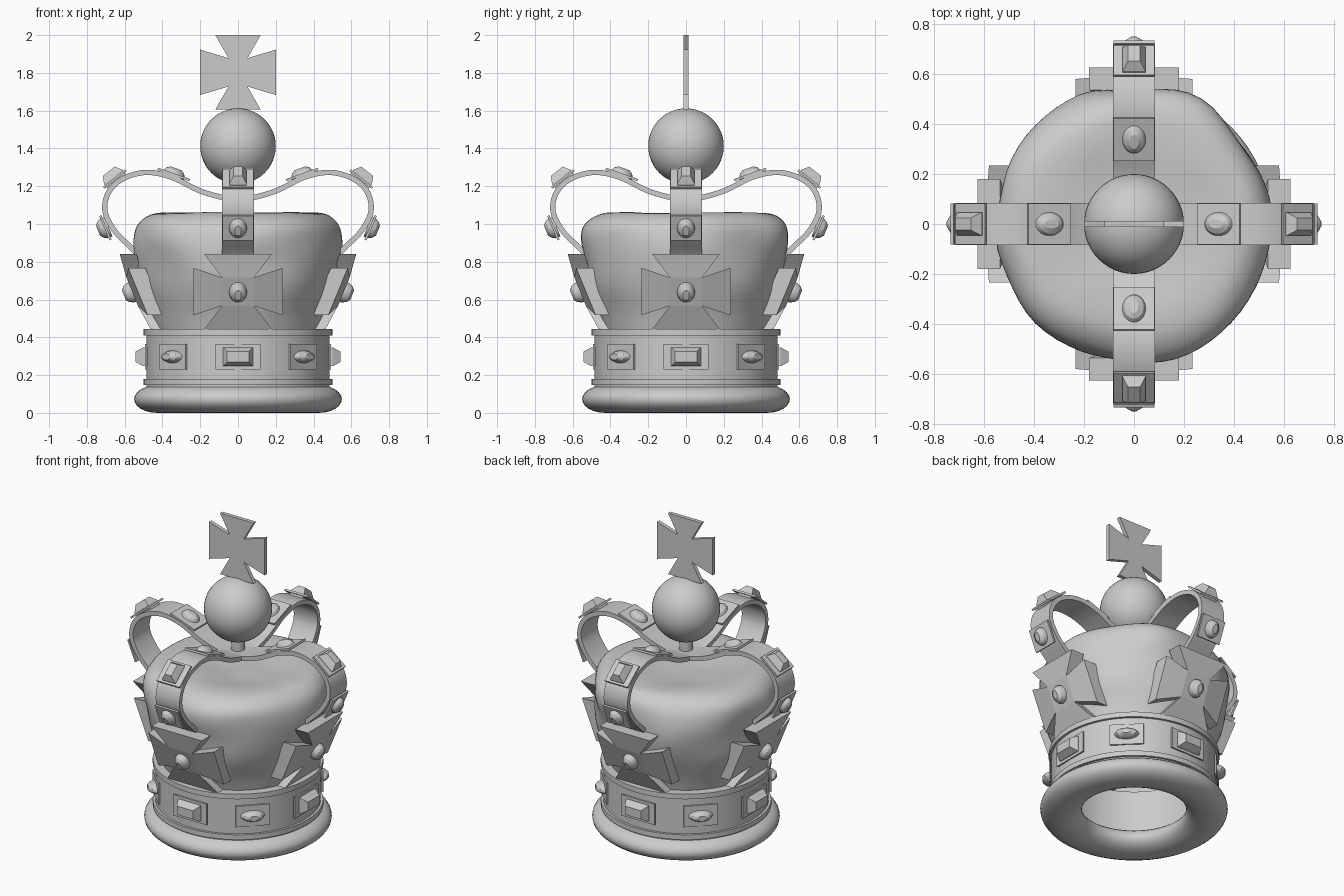
import bpy, bmesh, math
from mathutils import Vector, Matrix, noise

if "Cube" in bpy.data.objects:
    bpy.data.objects.remove(bpy.data.objects["Cube"])


def finish(name, bm, smooth=None, matrix=None):
    bmesh.ops.remove_doubles(bm, verts=bm.verts, dist=1e-5)
    bmesh.ops.recalc_face_normals(bm, faces=bm.faces)
    me = bpy.data.meshes.new(name)
    if matrix:
        bm.transform(matrix)
    bm.to_mesh(me)
    bm.free()
    if smooth:
        me.shade_smooth()
        me.set_sharp_from_angle(angle=math.radians(smooth))
    ob = bpy.data.objects.new(name, me)
    bpy.context.collection.objects.link(ob)
    return ob


def spline(pts, n=6):
    """Smooth (Catmull-Rom) curve through 2D points."""
    p = [Vector(q) for q in pts]
    p = [2 * p[0] - p[1]] + p + [2 * p[-1] - p[-2]]
    out = []
    for i in range(1, len(p) - 2):
        a, b, c, d = p[i - 1:i + 3]
        for k in range(n):
            t = k / n
            out.append(0.5 * (2 * b + (c - a) * t + (2 * a - 5 * b + 4 * c - d) * t * t
                              + (3 * b - a - 3 * c + d) * t ** 3))
    return out + [p[-2]]


def lathe(name, prof, closed=True, seg=64, smooth=35, warp=None):
    bm = bmesh.new()
    rings = []
    for r, z in prof:
        ring = []
        for k in range(seg):
            a = 2 * math.pi * k / seg
            co = Vector((r * math.cos(a), r * math.sin(a), z))
            ring.append(bm.verts.new(warp(co) if warp else co))
        rings.append(ring)
    for i in range(len(rings) if closed else len(rings) - 1):
        a, b = rings[i], rings[(i + 1) % len(rings)]
        for k in range(seg):
            j = (k + 1) % seg
            bm.faces.new((a[k], a[j], b[j], b[k]))
    return finish(name, bm, smooth)


def frame(angle, r, z, nr, nz):
    """Local frame: x = across, y = upwards along surface, z = outwards."""
    n = Vector((nr, 0, nz)).normalized()
    u = Vector((0, 1, 0))
    v = n.cross(u)
    m = Matrix((u, v, n)).transposed().to_4x4()
    m.translation = (r, 0, z)
    return Matrix.Rotation(angle, 4, 'Z') @ m


def gem(name, m, a, b, h, oval):
    n = 28 if oval else 4
    levels = [(1, 1, -0.4), (1, 1, 0.1), (.8, .82, .65), (.36, .5, 1)] if oval else \
             [(1, 1, -0.4), (1, 1, 0.25), (1 - .022 / a, 1 - .022 / b, 1)]
    bm = bmesh.new()
    rings = []
    for sx, sy, sz in levels:
        ring = []
        for k in range(n):
            t = 2 * math.pi * (k + (0 if oval else .5)) / n
            f = 1 if oval else math.sqrt(2)
            ring.append(bm.verts.new((a * sx * f * math.cos(t), b * sy * f * math.sin(t), h * sz)))
        rings.append(ring)
    for lo, hi in zip(rings, rings[1:]):
        for k in range(n):
            j = (k + 1) % n
            bm.faces.new((lo[k], lo[j], hi[j], hi[k]))
    bm.faces.new(rings[-1])
    bm.faces.new(rings[0][::-1])
    finish(name, bm, 25 if oval else None, m)


def plate(name, m, w, h, t):
    bm = bmesh.new()
    bmesh.ops.create_cube(bm, size=1, matrix=Matrix.Diagonal((w, h, t, 1)))
    finish(name, bm, None, m)


def cross(name, end_w, side, tip, notch, place, thick):
    """Flared cross of a centre and four arms; place(x, z) -> front depth."""
    nx, nz = notch
    c = [(-nx, -nz), (nx, -nz), (nx, nz), (-nx, nz)]
    quads = [c,
             [c[3], c[2], (end_w, tip), (-end_w, tip)],
             [c[1], c[0], (-end_w, -tip), (end_w, -tip)],
             [c[2], c[1], (side[0], -side[1]), side],
             [c[0], c[3], (-side[0], side[1]), (-side[0], -side[1])]]
    bm = bmesh.new()
    for q in quads:
        bm.faces.new([bm.verts.new((place(x, z), x, z)) for x, z in q])
    bmesh.ops.remove_doubles(bm, verts=bm.verts, dist=1e-5)
    ext = bmesh.ops.extrude_face_region(bm, geom=bm.faces[:], use_keep_orig=True)
    for v in ext['geom']:
        if isinstance(v, bmesh.types.BMVert):
            v.co.x -= thick
    return bm


# base roll and head band with two trims
lathe("base_roll", [(.428 + .122 * math.cos(t), .073 + .073 * math.sin(t))
                    for t in [2 * math.pi * i / 24 for i in range(24)]])
lathe("head_band", [(.485, .13), (.485, .44), (.44, .44), (.44, .13)])
lathe("lower_trim", [(.5, .148), (.5, .18), (.46, .18), (.46, .148)])
lathe("upper_trim", [(.5, .41), (.5, .443), (.44, .443), (.44, .41)])


# soft cap with gentle folds
def crumple(co):
    k = min(1, max(0, (co.z - .45) / .4))
    d = Vector((co.x, co.y, 0))
    w = noise.noise(co * 3.2 + Vector((1.7, .4, 2))) * .035 * k
    lift = noise.noise(co * 4 + Vector((5, 3, 1))) * .025 * k if d.length < .5 else 0
    return co + (d.normalized() if d.length > .02 else d) * w * min(1, d.length * 2) \
        + Vector((0, 0, lift * (1 - d.length * 2)))


cap = [(.44, .42), (.47, .52), (.52, .66), (.54, .8), (.55, .92), (.53, 1.0), (.465, 1.05),
       (.37, 1.06), (.25, 1.05), (.12, 1.035), (0, 1.03)]
lathe("cap", spline(cap, 4), closed=False, smooth=60, warp=crumple)

# crossing arches
half = [(.50, .77), (.56, .85), (.66, .95), (.717, 1.06), (.70, 1.17), (.62, 1.25),
        (.49, 1.287), (.35, 1.262), (.2, 1.19), (.08, 1.155), (0, 1.15)]
path = spline(half)
full = path + [Vector((-p.x, p.y)) for p in reversed(path[:-1])]
for name, ang in (("side_arch", 0), ("front_arch", math.pi / 2)):
    bm = bmesh.new()
    rows = []
    for i, p in enumerate(full):
        t = (full[min(i + 1, len(full) - 1)] - full[max(i - 1, 0)]).normalized()
        q = p - Vector((t.y, -t.x)) * .028
        rows.append([bm.verts.new((c.x, y, c.y)) for c, y in
                     ((p, -.085), (p, .085), (q, .085), (q, -.085))])
    for a, b in zip(rows, rows[1:]):
        for k in range(4):
            j = (k + 1) % 4
            bm.faces.new((a[k], a[j], b[j], b[k]))
    bm.faces.new(rows[0])
    bm.faces.new(rows[-1])
    finish(name, bm, 35, Matrix.Rotation(ang, 4, 'Z'))

# jewels and crosses around the four sides
for i in range(4):
    a = i * math.pi / 2
    m = frame(a, .487, .297, 1, 0)
    plate(f"band_plate_{i}", m, .24, .135, .01)
    gem(f"band_square_gem_{i}", m, .08, .05, .055, False)
    m = frame(a + math.pi / 4, .487, .297, 1, 0)
    plate(f"band_plate_diagonal_{i}", m, .2, .135, .01)
    gem(f"band_oval_gem_{i}", m, .072, .033, .05, True)

    bm = cross("", .18, (.235, .125), .2, (.085, .075),
               lambda x, z: .565 + z * .41 - x * x / 1.56, .09)
    finish(f"side_cross_{i}", bm, None,
           Matrix.Rotation(a, 4, 'Z') @ Matrix.Translation((0, 0, .642)))
    gem(f"cross_gem_{i}", frame(a, .565, .638, 1, -.41), .047, .055, .042, True)

    m = frame(a, .702, .98, .9, -.38)
    plate(f"arch_low_plate_{i}", m, .165, .14, .012)
    gem(f"arch_low_gem_{i}", m, .048, .056, .042, True)
    m = frame(a, .652, 1.238, .6, .75)
    plate(f"arch_shoulder_plate_{i}", m, .165, .15, .012)
    gem(f"arch_shoulder_gem_{i}", m, .046, .062, .052, False)
    m = frame(a, .34, 1.262, -.33, .94)
    plate(f"arch_top_plate_{i}", m, .165, .18, .012)
    gem(f"arch_top_gem_{i}", m, .048, .06, .035, True)

# orb on its post, with the finial cross
lathe("orb_post", [(.04, 1.13), (.04, 1.24), (.001, 1.24), (.001, 1.13)], seg=24)
bm = bmesh.new()
bmesh.ops.create_uvsphere(bm, u_segments=48, v_segments=24, radius=.2,
                          matrix=Matrix.Translation((0, 0, 1.412)))
finish("orb", bm, 60)
bm = cross("", .12, (.2, .12), .197, (.05, .075), lambda x, z: .0125, .025)
finish("finial_cross", bm, None,
       Matrix.Translation((0, 0, 1.803)) @ Matrix.Rotation(math.pi / 2, 4, 'Z'))
